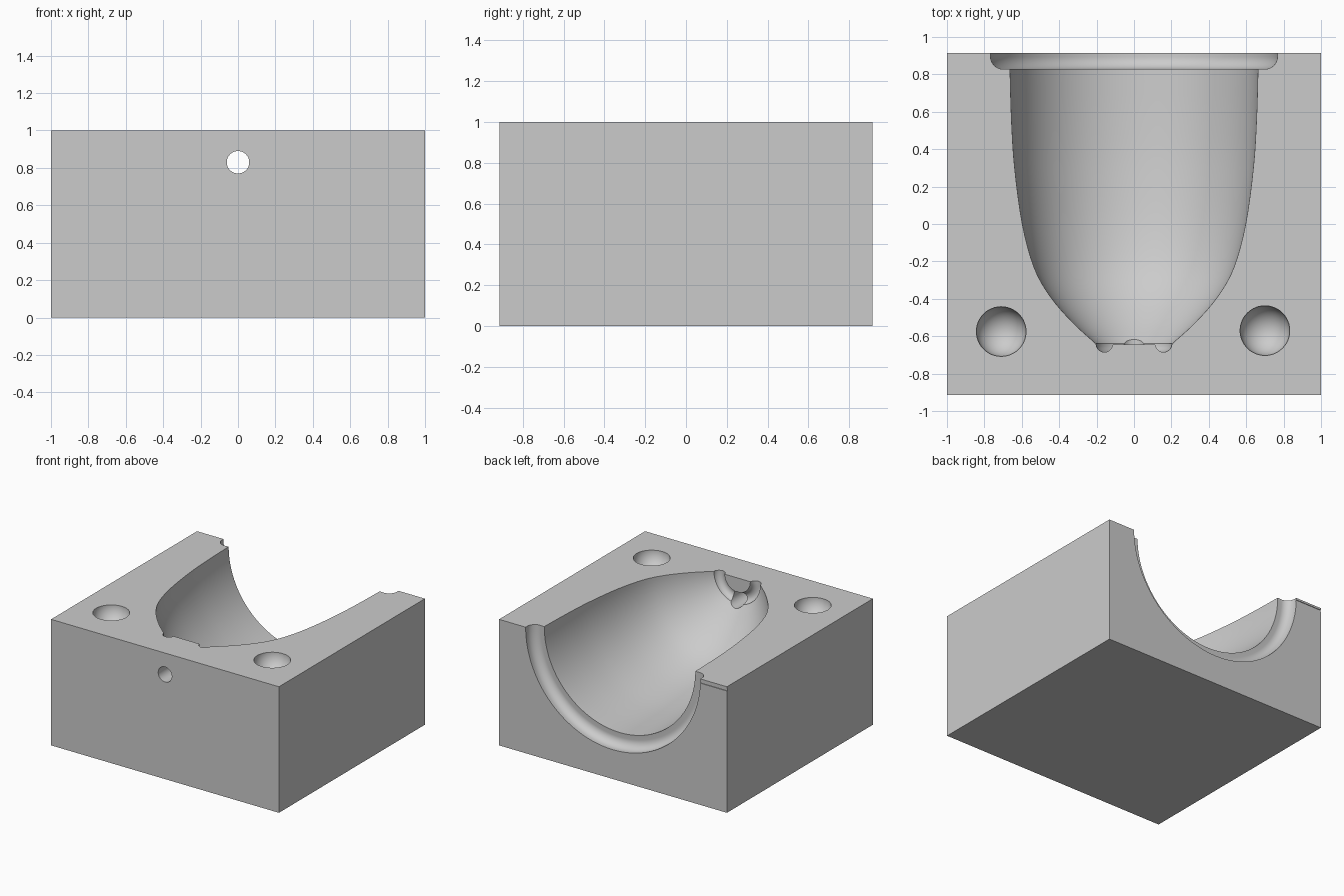
import bpy, bmesh, math
from mathutils import Vector

cube = bpy.data.objects.get("Cube")
if cube:
    bpy.data.objects.remove(cube, do_unlink=True)

W, D, H = 2.0, 1.83, 1.0

grey = bpy.data.materials.new("light_grey")
grey.use_nodes = True
grey.diffuse_color = (0.6, 0.6, 0.6, 1)
grey.node_tree.nodes["Principled BSDF"].inputs["Base Color"].default_value = (0.6, 0.6, 0.6, 1)


def finish(name, bm):
    bmesh.ops.recalc_face_normals(bm, faces=bm.faces)
    mesh = bpy.data.meshes.new(name)
    bm.to_mesh(mesh)
    bm.free()
    mesh.materials.append(grey)
    obj = bpy.data.objects.new(name, mesh)
    bpy.context.collection.objects.link(obj)
    return obj


def box(name, size, centre):
    bm = bmesh.new()
    bmesh.ops.create_cube(bm, size=1)
    bmesh.ops.scale(bm, vec=size, verts=bm.verts)
    bmesh.ops.translate(bm, vec=centre, verts=bm.verts)
    return finish(name, bm)


def lathe(name, profile, z, steps=128):
    """Spin (radius, y) points around a line along y at height z."""
    bm = bmesh.new()
    vs = [bm.verts.new((r, y, z)) for r, y in profile]
    es = [bm.edges.new(pair) for pair in zip(vs, vs[1:])]
    bmesh.ops.spin(bm, geom=vs + es, cent=(0, 0, z), axis=(0, 1, 0),
                   angle=math.tau, steps=steps, use_duplicate=False)
    bmesh.ops.remove_doubles(bm, verts=bm.verts, dist=1e-5)
    return finish(name, bm)


def smooth_path(pts, n=4):
    """Catmull-Rom curve through the points."""
    p = [Vector(q) for q in pts]
    p = [2 * p[0] - p[1]] + p + [2 * p[-1] - p[-2]]
    out = []
    for a, b, c, d in zip(p, p[1:], p[2:], p[3:]):
        for i in range(n):
            t = i / n
            out.append(0.5 * (2 * b + (c - a) * t + (2 * a - 5 * b + 4 * c - d) * t * t
                              + (3 * b - a - 3 * c + d) * t ** 3))
    return [tuple(q) for q in out + [p[-2]]]


def arc(cr, cy, rad, a0, a1, n=10):
    return [(cr + rad * math.cos(math.radians(a0 + (a1 - a0) * i / n)),
             cy + rad * math.sin(math.radians(a0 + (a1 - a0) * i / n))) for i in range(n + 1)]


# Solid mould half
block = box("mould_block", (W, D, H), (0, 0, H / 2))

# Cup cavity: base disc, foot ring, curved wall, rounded rim
foot = arc(0.158, -0.64, 0.045, 180, 360)
wall = smooth_path([(0.21, -0.635), (0.33, -0.525), (0.45, -0.385), (0.535, -0.23),
                    (0.597, 0.0), (0.638, 0.3), (0.655, 0.56), (0.663, 0.83)])
rim = arc(0.70, 0.895, 0.067, -90, 0)
profile = [(0, -0.645), (0.113, -0.645)] + foot[1:] + wall + rim + [(0.767, 1.0), (0, 1.0)]
cutters = [lathe("cup_cutter", profile, H)]

# Pouring hole from the front into the cavity
cutters.append(lathe("hole_cutter", [(0, -1.0), (0.06, -1.0), (0.06, -0.55), (0, -0.55)], 0.83, 48))

# Round locating sockets
for x, y in ((-0.71, -0.575), (0.70, -0.57)):
    bm = bmesh.new()
    bmesh.ops.create_uvsphere(bm, u_segments=48, v_segments=25, radius=0.133)
    bmesh.ops.translate(bm, vec=(x, y, H), verts=bm.verts)
    cutters.append(finish("socket_cutter", bm))

# Shallow slit beside the rim on the back
cutters.append(box("slit_cutter", (0.4, 0.02, 0.018), (-0.9, D / 2 + 0.005, 0.975)))

bpy.context.view_layer.objects.active = block
for cutter in cutters:
    cutter.hide_render = True
    mod = block.modifiers.new("cut", "BOOLEAN")
    mod.operation = "DIFFERENCE"
    mod.solver = "EXACT"
    mod.object = cutter
    bpy.ops.object.modifier_apply(modifier=mod.name)
    bpy.data.objects.remove(cutter, do_unlink=True)

for obj in bpy.context.selected_objects:
    obj.select_set(False)
block.select_set(True)
bpy.ops.object.shade_smooth_by_angle(angle=math.radians(30))
